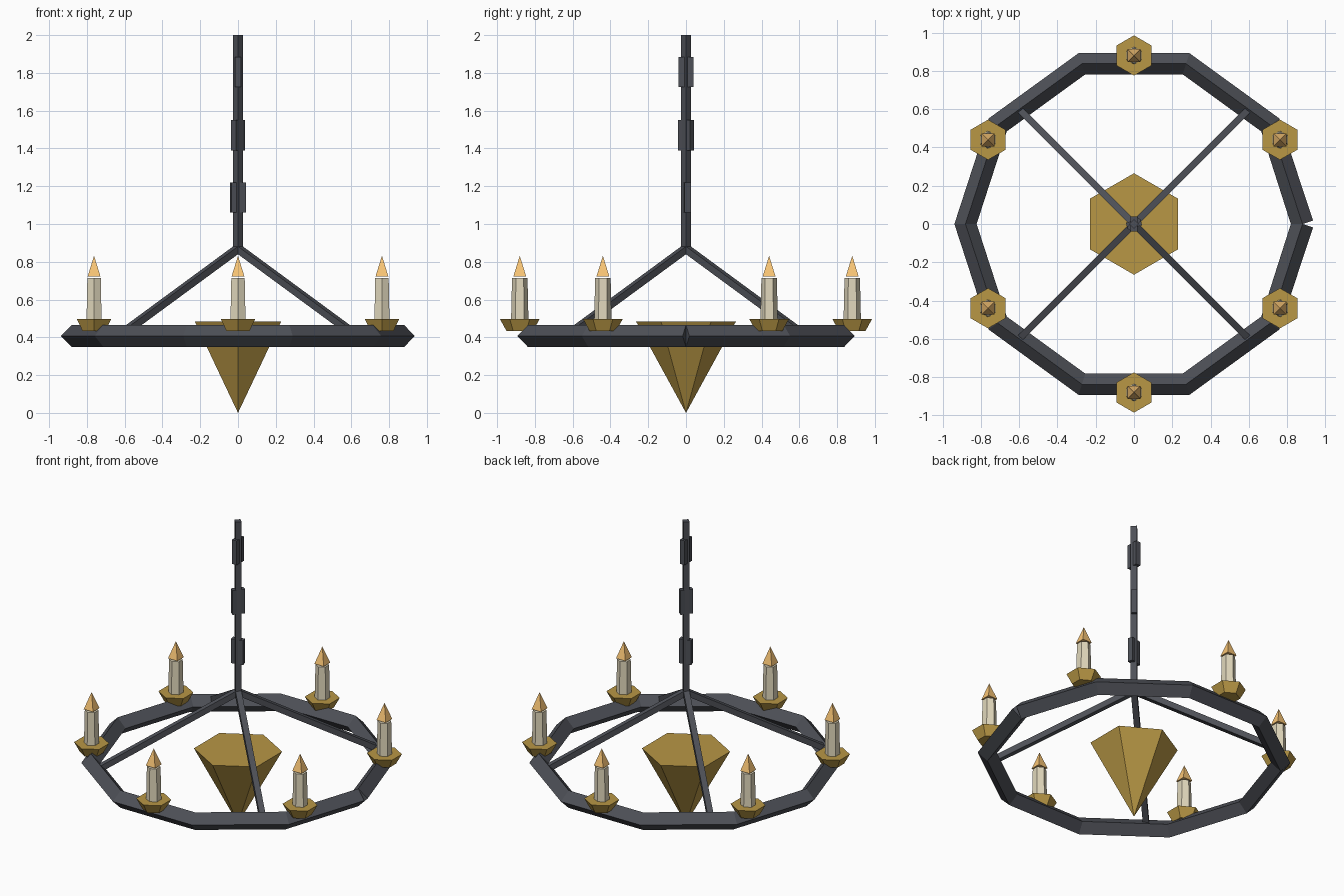
import bpy, bmesh
from math import sin, cos, pi, radians
from mathutils import Vector, Matrix

if "Cube" in bpy.data.objects:
    bpy.data.objects.remove(bpy.data.objects["Cube"])


def material(name, rgb):
    m = bpy.data.materials.new(name)
    m.diffuse_color = (*rgb, 1)
    m.use_nodes = True
    m.node_tree.nodes["Principled BSDF"].inputs["Base Color"].default_value = m.diffuse_color
    return m


IRON = material("iron", (0.075, 0.08, 0.095))
BRASS = material("brass", (0.48, 0.31, 0.06))
WAX = material("wax", (0.75, 0.68, 0.50))
FLAME = material("flame", (0.95, 0.56, 0.18))
Z = Vector((0, 0, 1))


def finish(name, bm, mat):
    bmesh.ops.recalc_face_normals(bm, faces=bm.faces)
    mesh = bpy.data.meshes.new(name)
    bm.to_mesh(mesh)
    bm.free()
    mesh.materials.append(mat)
    ob = bpy.data.objects.new(name, mesh)
    bpy.context.collection.objects.link(ob)
    return ob


def prism(name, a, b, r1, r2, sides, mat, turn=0.0):
    """Straight tapered prism from a to b; first corner at angle turn."""
    a, b = Vector(a), Vector(b)
    d = b - a
    rot = Z.rotation_difference(d).to_matrix()
    bm = bmesh.new()
    ang = [turn + 2 * pi * i / sides for i in range(sides)]

    def ring(c, r):
        if r == 0:
            return [bm.verts.new(c)] * sides
        return [bm.verts.new(c + rot @ Vector((r * cos(t), r * sin(t), 0))) for t in ang]

    lo, hi = ring(a, r1), ring(b, r2)
    for i in range(sides):
        j = (i + 1) % sides
        bm.faces.new(list(dict.fromkeys((lo[i], lo[j], hi[j], hi[i]))))
    for loop, r in ((lo, r1), (hi, r2)):
        if r:
            bm.faces.new(loop)
    return finish(name, bm, mat)


# ten-sided ring, swept diamond section, open where its ends meet
curve = bpy.data.curves.new("ring", 'CURVE')
curve.dimensions = '3D'
curve.bevel_depth = 0.058
curve.bevel_resolution = 0
curve.use_fill_caps = True
spline = curve.splines.new('POLY')
spline.points.add(10)
spline.use_smooth = False
for i, p in enumerate(spline.points):
    t = 2 * pi * i / 10
    p.co = (0.88 * cos(t), 0.88 * sin(t), 0.407, 1)
curve.materials.append(IRON)
bpy.context.collection.objects.link(bpy.data.objects.new("ring", curve))

# hanging rod and sloping arms
prism("hanging_rod", (0, 0, 0.86), (0, 0, 2.0), 0.026, 0.026, 4, IRON)
for sx in (-1, 1):
    for sy in (-1, 1):
        prism("arm", (sx * 0.595, sy * 0.595, 0.433), (0, 0, 0.87), 0.026, 0.026, 4, IRON)

# flat chain links, each turned further around the rod
for z, a in ((1.14, 14), (1.47, 52), (1.805, 90)):
    bm = bmesh.new()
    bmesh.ops.create_cube(bm, size=1, matrix=Matrix.Translation((0, 0, z))
                          @ Matrix.Rotation(radians(a), 4, 'Z')
                          @ Matrix.Diagonal((0.078, 0.034, 0.16, 1)))
    finish("chain_link", bm, IRON)

# central pointed drop
prism("centre_drop", (0, 0, 0), (0, 0, 0.485), 0, 0.265, 6, BRASS, pi / 2)

# cups, candles and flames around the ring
for k in range(6):
    t = radians(30 + 60 * k)
    x, y = 0.88 * cos(t), 0.88 * sin(t)
    prism("cup", (x, y, 0.433), (x, y, 0.497), 0.07, 0.105, 6, BRASS, pi / 2)
    prism("candle", (x, y, 0.49), (x, y, 0.713), 0.046, 0.041, 6, WAX, pi / 2)
    prism("flame", (x, y, 0.722), (x, y, 0.832), 0.048, 0, 4, FLAME, pi / 4)
